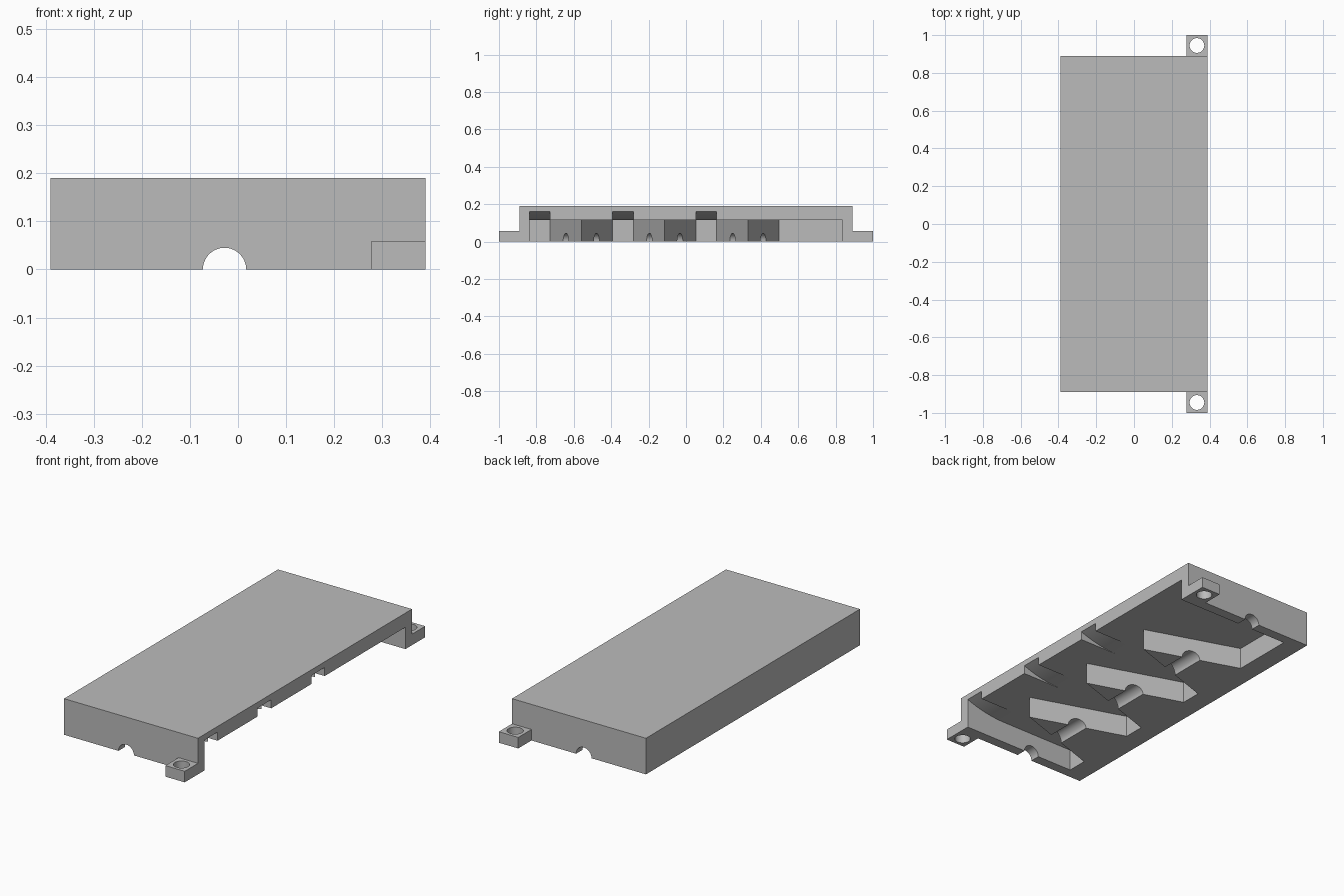
import bpy, bmesh, math
from mathutils import Vector

old = bpy.data.objects.get("Cube")
if old:
    bpy.data.objects.remove(old, do_unlink=True)

grey = bpy.data.materials.new("plain_grey")
grey.use_nodes = True
colour = (0.5, 0.5, 0.5, 1)
grey.diffuse_color = colour
grey.node_tree.nodes["Principled BSDF"].inputs["Base Color"].default_value = colour


def prism(name, points, offset):
    """Extrude a closed outline of 3D points along an offset."""
    bm = bmesh.new()
    face = bm.faces.new([bm.verts.new(p) for p in points])
    ext = bmesh.ops.extrude_face_region(bm, geom=[face])
    moved = [v for v in ext["geom"] if isinstance(v, bmesh.types.BMVert)]
    bmesh.ops.translate(bm, verts=moved, vec=Vector(offset))
    bmesh.ops.recalc_face_normals(bm, faces=bm.faces)
    mesh = bpy.data.meshes.new(name)
    bm.to_mesh(mesh)
    bm.free()
    mesh.materials.append(grey)
    obj = bpy.data.objects.new(name, mesh)
    bpy.context.collection.objects.link(obj)
    return obj


def box(name, x0, x1, y0, y1, z0, z1):
    outline = [(x0, y0, z0), (x1, y0, z0), (x1, y1, z0), (x0, y1, z0)]
    return prism(name, outline, (0, 0, z1 - z0))


def circle(radius, count=48):
    angles = [2 * math.pi * (i + 0.5) / count for i in range(count)]
    return [(radius * math.cos(a), radius * math.sin(a)) for a in angles]


def apply(obj, mod):
    bpy.ops.object.select_all(action='DESELECT')
    obj.select_set(True)
    bpy.context.view_layer.objects.active = obj
    bpy.ops.object.modifier_apply(modifier=mod.name)


def cut(obj, cutter):
    cutter.hide_render = True
    mod = obj.modifiers.new("cut", 'BOOLEAN')
    mod.operation = 'DIFFERENCE'
    mod.solver = 'EXACT'
    mod.object = cutter
    apply(obj, mod)
    bpy.data.objects.remove(cutter, do_unlink=True)


W, L, H = 0.39, 0.89, 0.19        # half width, half length, height
CEIL, INNER, BACK = 0.115, 0.836, -0.282
TIPS = (-0.56, -0.114, 0.331)     # wedge centres along the length
HALF, TIP_X = 0.167, 0.217        # wedge half base and tip

# Housing block
housing = box("housing", -W, W, -L, L, 0, H)

# Pocket open to one side, with triangular wedges left standing
outline = [(W + 0.1, -INNER), (BACK, -INNER)]
for y in TIPS:
    outline += [(BACK, y - HALF), (TIP_X, y), (BACK, y + HALF)]
outline += [(BACK, INNER), (W + 0.1, INNER)]
cut(housing, prism("pocket", [(x, y, -0.1) for x, y in outline], (0, 0, CEIL + 0.1)))

# Round channel along the length
cut(housing, prism("channel", [(x - 0.028, -1.2, z) for x, z in circle(0.045)], (0, 2.4, 0)))

# Curved relief slots in the ceiling at the open edge
x0, rise = 0.15, 0.045
run = W - x0
R = (run * run + rise * rise) / (2 * rise)
curve = [(x0 - 0.02, CEIL - 0.001)]
for i in range(1, 14):
    d = run * i / 12
    curve.append((x0 + d, CEIL + R - math.sqrt(R * R - d * d)))
curve += [(curve[-1][0], 0.09), (x0 - 0.02, 0.09)]
starts = [-INNER] + [y + HALF for y in TIPS[:2]]
ends = [y - HALF for y in TIPS]
for a, b in zip(starts, ends):
    cut(housing, prism("relief", [(x, a, z) for x, z in curve], (0, b - a, 0)))

# Smooth only the curved faces
for p in housing.data.polygons:
    p.use_smooth = 0.01 < abs(p.normal.z) < 0.99999

# Drilled mounting tabs, mirrored to both ends
tab = box("mounting_tabs", 0.277, W, L, 1.0, 0, 0.058)
cut(tab, prism("bolt_hole", [(x + 0.333, y + 0.945, -0.1) for x, y in circle(0.039)], (0, 0, 0.3)))
mirror = tab.modifiers.new("mirror", 'MIRROR')
mirror.use_axis = (False, True, False)
apply(tab, mirror)
bpy.ops.object.shade_smooth_by_angle(angle=math.radians(30))
